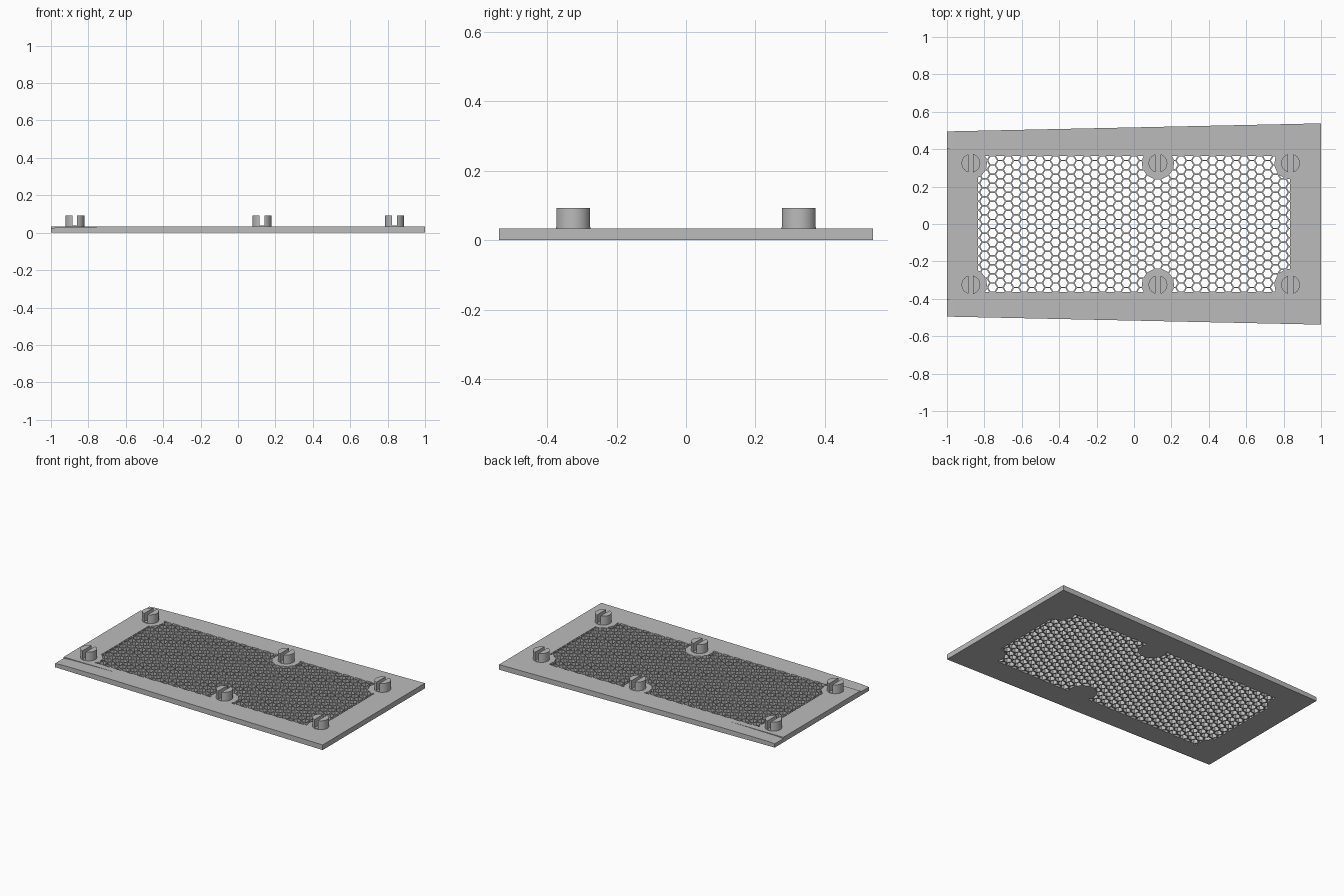
import bpy, bmesh, math
from mathutils import Vector

if "Cube" in bpy.data.objects:
    bpy.data.objects.remove(bpy.data.objects["Cube"])

THICK = 0.034
PITCH, HOLE = 0.0485, 0.041          # honeycomb spacing and hole width across flats
HALF_X, HALF_Y = 0.834, 0.364        # perforated area
STEP_Y, STEP_X = 0.405, -0.6         # lowered corner strips
SCREWS = [(x, y) for x in (-0.872, 0.128, 0.837) for y in (-0.325, 0.325)]
SCREW_R, CLEAR_R, SLOT, SCREW_TOP = 0.05, 0.085, 0.025, 0.093

grey = bpy.data.materials.new("plain grey")
grey.use_nodes = True
grey.diffuse_color = (0.5, 0.5, 0.5, 1)
grey.node_tree.nodes["Principled BSDF"].inputs["Base Color"].default_value = (0.5, 0.5, 0.5, 1)


def edge_y(x):
    """Half width of the tapered plate at x."""
    return 0.495 + (x + 1) * 0.0215


def clip(poly, normal, limit):
    """Keep the part of a convex polygon where normal . p <= limit."""
    out = []
    for a, b in zip(poly, poly[1:] + poly[:1]):
        da, db = a.dot(normal) - limit, b.dot(normal) - limit
        if da <= 0:
            out.append(a)
        if da * db < 0:
            out.append(a.lerp(b, da / (da - db)))
    return out


def area(poly):
    return abs(sum(a.x * b.y - a.y * b.x for a, b in zip(poly, poly[1:] + poly[:1]))) / 2


def hole(cx, cy):
    """Hexagon trimmed to the perforated area and around the screws."""
    r = HOLE / math.sqrt(3)
    poly = [Vector((cx + r * math.cos(i * math.pi / 3), cy + r * math.sin(i * math.pi / 3)))
            for i in range(6)]
    cuts = [(Vector((s, 0)), HALF_X) for s in (-1, 1)] + [(Vector((0, s)), HALF_Y) for s in (-1, 1)]
    for s in SCREWS:
        inward = (Vector(s) - Vector((cx, cy))).normalized()
        cuts.append((inward, inward.dot(Vector(s)) - CLEAR_R))
    for normal, limit in cuts:
        poly = clip(poly, normal, limit)
    return poly


def add_mesh(name, bm):
    bmesh.ops.recalc_face_normals(bm, faces=bm.faces)
    mesh = bpy.data.meshes.new(name)
    bm.to_mesh(mesh)
    bm.free()
    mesh.materials.append(grey)
    obj = bpy.data.objects.new(name, mesh)
    bpy.context.collection.objects.link(obj)
    return obj


def prism(bm, points, direction):
    """Extrude a polygon of 3D points along a direction."""
    face = bm.faces.new([bm.verts.new(p) for p in points])
    new = bmesh.ops.extrude_face_region(bm, geom=[face])["geom"]
    bmesh.ops.translate(bm, vec=direction, verts=[v for v in new if isinstance(v, bmesh.types.BMVert)])


# Perforated plate: filled outline with honeycomb holes
side = [(-1, STEP_Y), (STEP_X, STEP_Y), (STEP_X, edge_y(STEP_X)), (1, edge_y(1))]
loops = [[Vector(p) for p in side] + [Vector((x, -y)) for x, y in reversed(side)]]
col_step = PITCH * math.sqrt(3) / 2
for col in range(-20, 21):
    for row in range(-9, 10):
        poly = hole(col * col_step, (row + 0.5 * (col % 2)) * PITCH)
        if len(poly) > 2 and area(poly) > 0.0001:
            loops.append(poly)

curve = bpy.data.curves.new("plate_outline", "CURVE")
curve.dimensions, curve.fill_mode, curve.extrude = "2D", "BOTH", THICK / 2
for loop in loops:
    spline = curve.splines.new("POLY")
    spline.points.add(len(loop) - 1)
    spline.use_cyclic_u = True
    for point, p in zip(spline.points, loop):
        point.co = (p.x, p.y, 0, 1)
outline = bpy.data.objects.new("plate_outline", curve)
bpy.context.collection.objects.link(outline)
filled = outline.evaluated_get(bpy.context.evaluated_depsgraph_get()).to_mesh()
bm = bmesh.new()
bm.from_mesh(filled)
bpy.data.objects.remove(outline)
bmesh.ops.remove_doubles(bm, verts=bm.verts, dist=0.00001)
bmesh.ops.translate(bm, vec=(0, 0, THICK / 2), verts=bm.verts)
for f in bm.faces:
    f.smooth = False
    f.material_index = 0
add_mesh("perforated_plate", bm)

# Lowered strips ramping up from the right end of the plate
for name, s in (("front_ramp", -1), ("back_ramp", 1)):
    bm = bmesh.new()
    profile = [(-1, 0), (STEP_X, 0), (STEP_X, THICK), (-0.95, 0.029), (-1, 0.025)]
    prism(bm, [(x, s * STEP_Y, z) for x, z in profile], (0, s * 0.1, 0))
    for v in bm.verts:
        if abs(v.co.y) > STEP_Y + 0.01:
            v.co.y = s * edge_y(v.co.x)
    add_mesh(name, bm)

# Slotted screws: a low base disc and two half-round lugs
for i, (x, y) in enumerate(SCREWS):
    bm = bmesh.new()
    base = [(x + SCREW_R * math.cos(a), y + SCREW_R * math.sin(a), THICK - 0.005)
            for a in (k * math.tau / 40 for k in range(40))]
    prism(bm, base, (0, 0, 0.009))
    start = math.acos(SLOT / 2 / SCREW_R)
    for s in (-1, 1):
        arc = [start * (k / 10 - 1) for k in range(21)]
        lug = [(x + s * SCREW_R * math.cos(a), y + SCREW_R * math.sin(a), THICK) for a in arc]
        prism(bm, lug, (0, 0, SCREW_TOP - THICK))
    screw = add_mesh(f"slotted_screw_{i + 1}", bm)
    bpy.ops.object.select_all(action="DESELECT")
    screw.select_set(True)
    bpy.context.view_layer.objects.active = screw
    bpy.ops.object.shade_smooth_by_angle(angle=math.radians(30))
